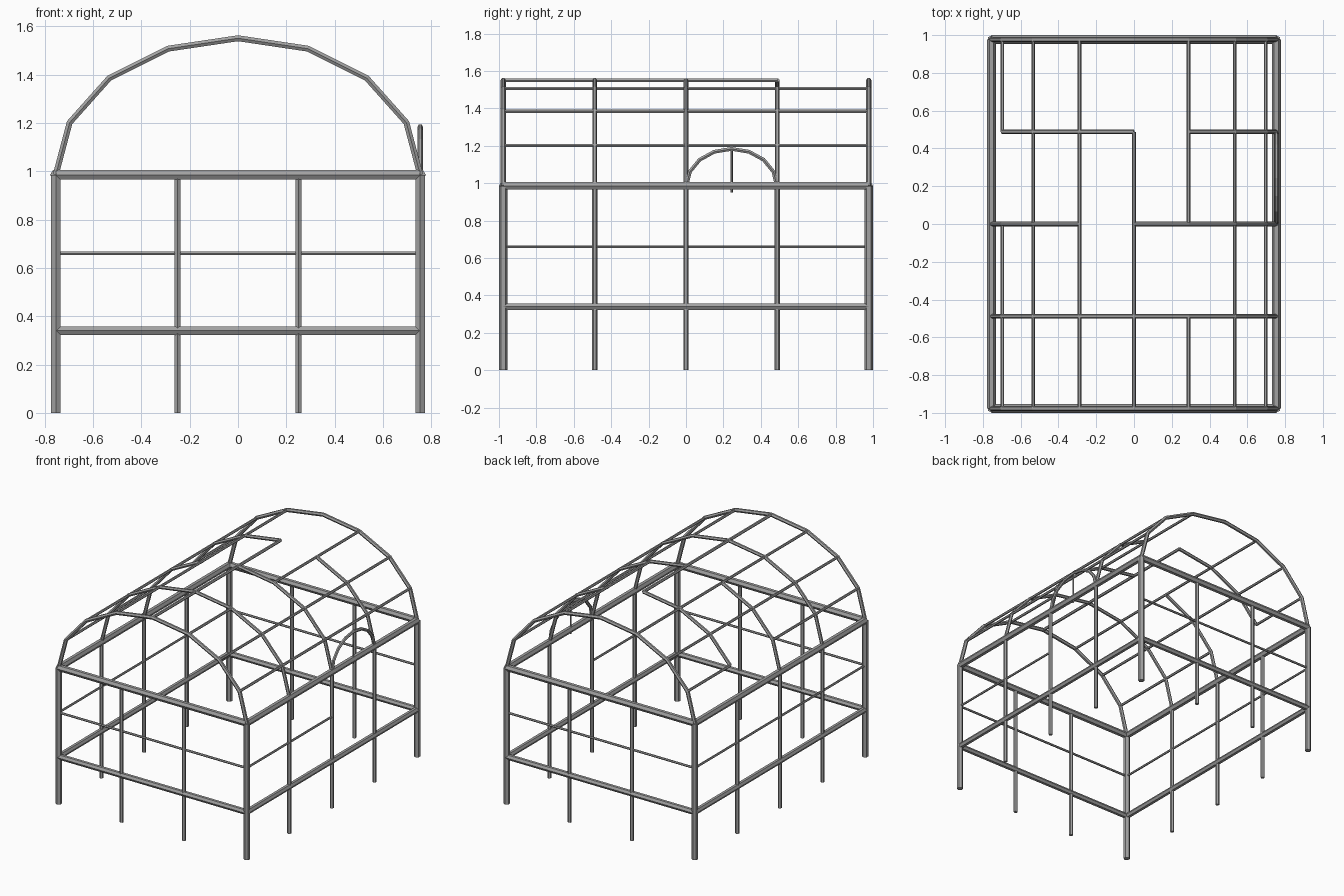
import bpy, bmesh, math
from mathutils import Vector

cube = bpy.data.objects.get("Cube")
if cube:
    bpy.data.objects.remove(cube, do_unlink=True)

steel = bpy.data.materials.new("grey_steel")
steel.use_nodes = True
GREY = (0.36, 0.36, 0.36, 1)
steel.diffuse_color = GREY
steel.node_tree.nodes["Principled BSDF"].inputs["Base Color"].default_value = GREY

X, Y = Vector((1, 0, 0)), Vector((0, 1, 0))
HX, HY, TOP = 0.754, 0.977, 0.985      # frame half sizes and eaves height
BAYS = (-0.488, 0.0, 0.488)            # inner frame positions along the sides
SIDES = 6


def tube(name, path, radius, normal):
    """Six-sided mitred tube along a path lying in the plane of the normal."""
    pts = [Vector(p) for p in path]
    bm = bmesh.new()
    rings = []
    for i, p in enumerate(pts):
        a = (p - pts[i - 1]).normalized() if i else (pts[1] - p).normalized()
        b = (pts[i + 1] - p).normalized() if i < len(pts) - 1 else a
        mid = (a + b).normalized()
        across = normal.cross(mid) / mid.dot(a)
        angles = [math.tau * k / SIDES for k in range(SIDES)]
        rings.append([bm.verts.new(p + radius * (normal * math.cos(t) + across * math.sin(t)))
                      for t in angles])
    for r, s in zip(rings, rings[1:]):
        for k in range(SIDES):
            j = (k + 1) % SIDES
            bm.faces.new((r[k], r[j], s[j], s[k]))
    bm.faces.new(rings[0])
    bm.faces.new(rings[-1])
    bmesh.ops.recalc_face_normals(bm, faces=bm.faces)
    mesh = bpy.data.meshes.new(name)
    bm.to_mesh(mesh)
    bm.free()
    mesh.materials.append(steel)
    obj = bpy.data.objects.new(name, mesh)
    bpy.context.collection.objects.link(obj)
    return obj


def arc(width, height, steps=8):
    """Half ellipse from + to -, as (across, up) pairs."""
    return [(width * math.cos(math.pi * i / steps), height * math.sin(math.pi * i / steps))
            for i in range(steps + 1)]


# Posts
for x in (-HX, HX):
    for y in (-HY, HY):
        tube("corner_post", [(x, y, 0), (x, y, TOP)], 0.022, Y)
    for y in BAYS:
        tube("side_post", [(x, y, 0), (x, y, TOP)], 0.014, Y)
for y in (-HY, HY):
    for x in (-0.25, 0.25):
        tube("end_post", [(x, y, 0), (x, y, TOP)], 0.014, Y)

# Horizontal beams and rails around the frame
for name, z, r in (("eaves_beam", TOP, 0.023), ("lower_beam", 0.34, 0.02), ("middle_rail", 0.66, 0.008)):
    for s in (-1, 1):
        tube(name + "_end", [(-HX, s * HY, z), (HX, s * HY, z)], r, Y)
        # the middle rail stops at the open bays on the left
        back = 0.0 if name == "middle_rail" and s > 0 else HY
        tube(name + "_side", [(s * HX, -HY, z), (s * HX, back, z)], r, X)

# Roof arches, some with missing segments
roof = [(x, TOP + z) for x, z in arc(HX, 0.565)]
arches = {-HY: [(0, 8)], BAYS[0]: [(0, 8)], BAYS[1]: [(0, 4), (5, 8)],
          BAYS[2]: [(0, 3), (4, 7)], HY: [(0, 8)]}
for y, spans in arches.items():
    r = 0.014 if abs(y) == HY else 0.0125
    for a, b in spans:
        tube("roof_arch", [(x, y, z) for x, z in roof[a:b + 1]], r, Y)

# Roof purlins, some with gaps
full = [(-HY, HY)]
purlins = {1: full, 2: full, 3: [(-HY, BAYS[0]), (BAYS[1], HY)], 4: [(-HY, BAYS[2])],
           5: full, 6: full, 7: [(-HY, BAYS[1]), (BAYS[2], HY)]}
for i, spans in purlins.items():
    x, z = roof[i]
    for a, b in spans:
        tube("purlin", [(x, a, z), (x, b, z)], 0.011 if i == 4 else 0.0095, X)

# Small side arch over the left bay
mid = BAYS[2] / 2
tube("side_arch", [(HX, mid + y, TOP + z) for y, z in arc(mid - 0.002, 0.198)], 0.0115, X)
tube("side_arch_stem", [(HX, mid, 0.95), (HX, mid, TOP + 0.198)], 0.006, Y)
